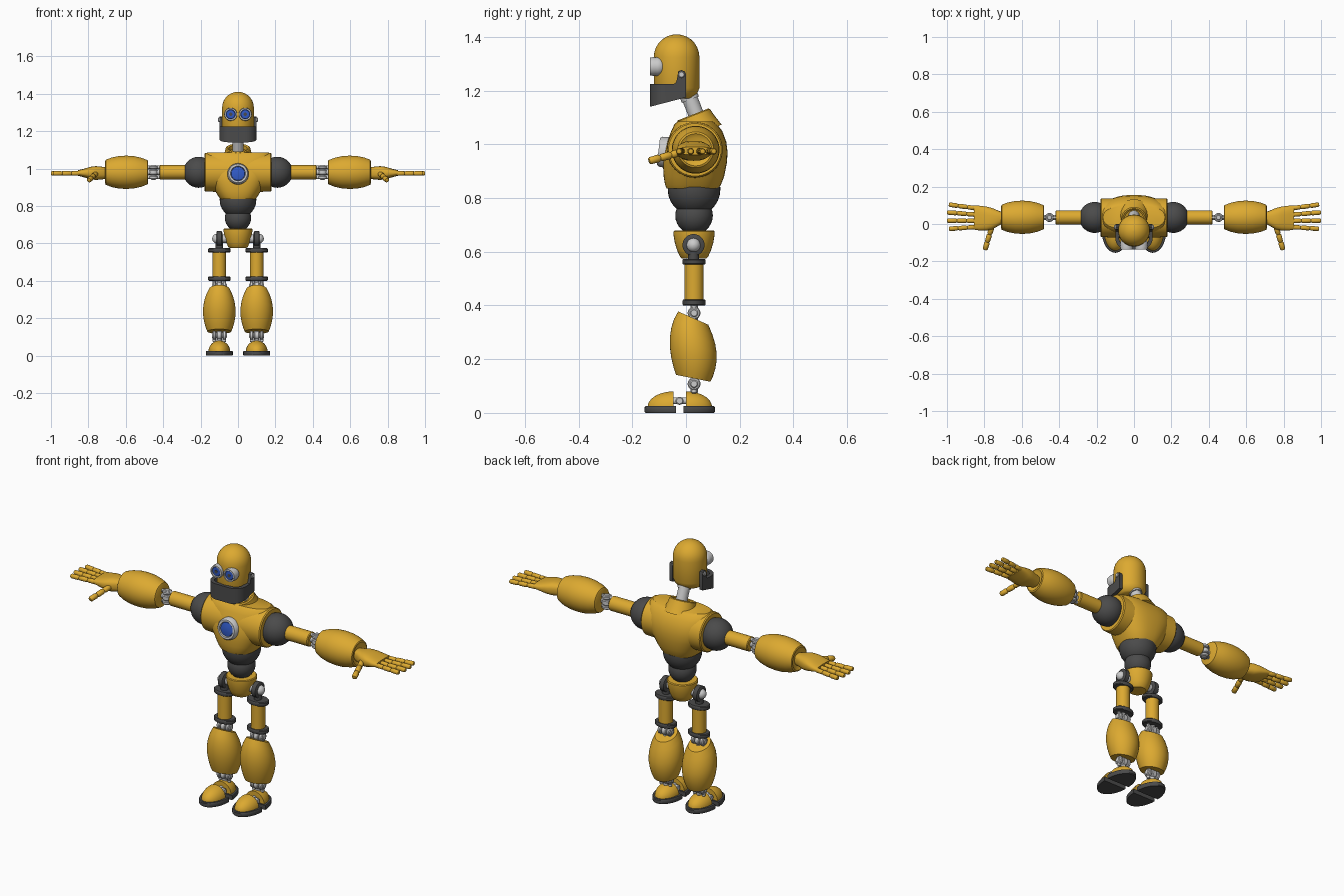
import bpy, bmesh
from math import sin, cos, pi, sqrt, radians
from mathutils import Vector as V


def material(name, col):
    m = bpy.data.materials.new(name)
    m.diffuse_color = (*col, 1)
    return m


GOLD = material("gold_paint", (0.72, 0.40, 0.03))
DARK = material("dark_rubber", (0.07, 0.07, 0.07))
STEEL = material("light_steel", (0.55, 0.55, 0.57))
BLUE = material("blue_glass", (0.03, 0.10, 0.55))


def loft(name, rings, mat, mirror=False, angle=38):
    """Skin a list of closed rings, cap both ends."""
    bm = bmesh.new()
    vs = [[bm.verts.new(p) for p in r] for r in rings]
    n = len(vs[0])
    for a, b in zip(vs, vs[1:]):
        for i in range(n):
            bm.faces.new((a[i], a[(i + 1) % n], b[(i + 1) % n], b[i]))
    bm.faces.new(vs[0][::-1])
    bm.faces.new(vs[-1])
    bmesh.ops.recalc_face_normals(bm, faces=bm.faces)
    me = bpy.data.meshes.new(name)
    bm.to_mesh(me)
    bm.free()
    me.materials.append(mat)
    me.shade_smooth()
    me.set_sharp_from_angle(angle=radians(angle))
    ob = bpy.data.objects.new(name, me)
    bpy.context.collection.objects.link(ob)
    if mirror:
        ob.modifiers.new("mirror", "MIRROR").use_mirror_merge = False
    return ob


def turned(name, base, axis, prof, mat, mirror=False, n=32, stretch=(1, 1, 1)):
    """Round part: prof is (distance along axis, radius)."""
    q, base, s = V(axis).to_track_quat('Z', 'Y'), V(base), V(stretch)
    rings = [[base + (q @ V((r * cos(2 * pi * i / n), r * sin(2 * pi * i / n), d))) * s
              for i in range(n)] for d, r in prof]
    return loft(name, rings, mat, mirror)


def rod(name, a, b, r, mat, mirror=False, n=24):
    d = (V(b) - V(a)).length
    e = min(0.004, r * 0.25)
    return turned(name, a, V(b) - V(a), [(0, r - e), (e, r), (d - e, r), (d, r - e)], mat, mirror, n)


def ball(r, lo=-1.0, hi=1.0, steps=14):
    """Profile of a sphere between two heights (fractions of r)."""
    hs = [sin(pi / 2 * (-1 + 2 * i / steps)) for i in range(steps + 1)]
    hs = [lo] + [h for h in hs if lo < h < hi] + [hi]
    return [(r * h, max(r * sqrt(max(0, 1 - h * h)), 0.0006)) for h in hs]


def oval(a, b, e, n=48):
    """Superellipse points."""
    f = lambda c: (abs(c) ** e) * (1 if c >= 0 else -1)
    return [(a * f(cos(2 * pi * i / n)), b * f(sin(2 * pi * i / n))) for i in range(n)]


def joint(name, c, pin, bone, half):
    """Hinge: a pin, a centre rod and two cheek links."""
    c, p, b = V(c), V(pin), V(bone)
    rod(name + "_pin", c - p * 0.04, c + p * 0.04, 0.015, STEEL, True)
    for i, (o, r) in enumerate(((-0.027, 0.009), (0, 0.014), (0.027, 0.009))):
        rod(f"{name}_link_{i}", c + p * o - b * half, c + p * o + b * half, r, STEEL, True, 16)
        rod(f"{name}_knuckle_{i}", c + p * (o - r), c + p * (o + r), 0.024, STEEL, True)


# head, eyes
turned("head", (0, -0.035, 1.325), (0, 0, 1),
       [(-0.155, 0.055), (-0.15, 0.064), (-0.135, 0.077), (-0.115, 0.085)] + ball(0.085, 0), GOLD, n=48)
turned("eye_cup", (0.039, -0.107, 1.29), (0, -1, 0),
       ball(0.035, -1, 0.4)[:-1] + [(0.014, 0.035), (0.028, 0.033), (0.028, 0.026), (0.02, 0.025)], STEEL, True)
turned("eye_lens", (0.039, -0.107, 1.29), (0, -1, 0), [(0.018, 0.026), (0.024, 0.023), (0.025, 0.012)], BLUE, True)
turned("eye_pupil", (0.039, -0.107, 1.29), (0, -1, 0), [(0.02, 0.009), (0.027, 0.009)], DARK, True, 20)

# jaw: U-shaped band with upright straps
side = [(0.0, 1.262), (-0.005, 1.272), (-0.017, 1.277), (-0.029, 1.272), (-0.034, 1.24), (-0.04, 1.226), (-0.075, 1.225)]
half = [((0.1, y), (0.08, y), z) for y, z in side]
for i in range(1, 9):
    c, s = cos(pi / 2 * i / 8), sin(pi / 2 * i / 8)
    half.append(((0.04 + 0.06 * c, -0.075 - 0.06 * s), (0.04 + 0.04 * c, -0.075 - 0.04 * s), 1.225))
flip = [((-o[0], o[1]), (-q[0], q[1]), z) for o, q, z in reversed(half)]
low = lambda y: 1.175 + y * 0.26
loft("jaw", [[(*o, low(o[1])), (*o, z), (*q, z), (*q, low(q[1]))] for o, q, z in half + flip], DARK)
rod("jaw_pivot", (0.075, -0.017, 1.26), (0.106, -0.017, 1.26), 0.012, STEEL, True)

# neck and tilted collar
rod("neck", (0, -0.005, 1.22), (0, 0.05, 1.08), 0.029, STEEL)
turned("neck_ring", (0, 0.012, 1.178), (0, -0.36, 0.93), [(-0.012, 0.034), (0.012, 0.034)], STEEL)
turned("collar", (0, 0.028, 1.108), (0, -0.36, 0.93),
       [(-0.07, 0.085), (-0.02, 0.07), (0, 0.066), (0.004, 0.06), (0.0, 0.05), (-0.02, 0.048)], GOLD)

# torso: tapered chest crossed by a shoulder drum
chest = [(0.836, 0.092, -0.072, 0.122), (0.85, 0.104, -0.078, 0.13), (0.88, 0.122, -0.083, 0.142),
         (0.93, 0.152, -0.086, 0.152), (0.97, 0.174, -0.081, 0.155), (1.01, 0.18, -0.07, 0.15),
         (1.05, 0.18, -0.055, 0.135), (1.075, 0.176, -0.043, 0.115), (1.086, 0.165, -0.03, 0.1)]
loft("chest", [[(x, (f + b) / 2 + y, z) for x, y in oval(w, (b - f) / 2, 0.8)] for z, w, f, b in chest], GOLD)
turned("shoulder_drum", (0, 0.033, 0.98), (1, 0, 0),
       [(-0.18, 0.098), (-0.175, 0.103), (-0.1, 0.105), (0.1, 0.105), (0.175, 0.103), (0.18, 0.098)], GOLD, n=48)
turned("chest_light_rim", (0, -0.07, 0.97), (0, -1, 0.12),
       [(0, 0.058), (0.025, 0.056), (0.033, 0.05), (0.033, 0.04), (0.024, 0.038)], STEEL)
turned("chest_light", (0, -0.07, 0.97), (0, -1, 0.12), [(0.02, 0.039), (0.028, 0.036), (0.033, 0.015)], BLUE)

# waist bowls and pelvis
turned("upper_waist", (0, 0.03, 0.832), (0, 0, 1), ball(0.098, -0.93, 0.1), DARK)
turned("lower_waist", (0, 0.03, 0.735), (0, 0, 1), ball(0.07, -0.9, 0.4), DARK)
turned("pelvis", (0, 0.03, 0.575), (0, 0, 1),
       [(0, 0.045), (0.006, 0.052), (0.03, 0.063), (0.06, 0.072), (0.09, 0.077), (0.1, 0.077), (0.104, 0.073)], GOLD)

# hips
rod("hip_axle", (0.05, 0.028, 0.625), (0.122, 0.028, 0.625), 0.022, STEEL, True)
turned("hip_cap", (0.112, 0.028, 0.625), (1, 0, 0), ball(0.026, 0), STEEL, True)
turned("hip_ring", (0.1, 0.028, 0.625), (1, 0, 0),
       [(-0.016, 0.034), (-0.012, 0.041), (0.012, 0.041), (0.016, 0.034)], DARK, True)
rod("hip_stem", (0.1, 0.028, 0.56), (0.1, 0.028, 0.61), 0.02, DARK, True)

# thighs with collars
rod("thigh", (0.1, 0.03, 0.41), (0.1, 0.03, 0.565), 0.036, GOLD, True)
for nm, z in (("upper", 0.563), ("lower", 0.411)):
    turned(nm + "_thigh_collar", (0.1, 0.03, z), (0, 0, 1),
           [(-0.011, 0.04), (-0.007, 0.043), (0.007, 0.043), (0.011, 0.04)], DARK, True, stretch=(1.4, 1, 1))
joint("knee", (0.1, 0.03, 0.372), (1, 0, 0), (0, 0, 1), 0.035)

# calves: barrels with slanted ends
rings = []
for t, r in ((0, 0.064), (0.1, 0.073), (0.25, 0.082), (0.4, 0.087), (0.55, 0.087), (0.7, 0.082), (0.85, 0.072), (1, 0.056)):
    slope = -0.2 - 0.24 * t
    rings.append([(0.1 + r * cos(a), 0.027 + r * sin(a), 0.129 + 0.224 * t + slope * r * sin(a))
                  for a in (2 * pi * i / 40 for i in range(40))])
loft("calf", rings, GOLD, True)
joint("ankle", (0.1, 0.03, 0.108), (1, 0, 0), (0, 0, 1), 0.035)


# feet: half-dome toe and heel on rubber soles
def half_dome(name, y0, sgn, w, l, levels, mat):
    loft(name, [[(0.1 + w * s * cos(pi * i / 24), y0 + sgn * l * s * sin(pi * i / 24), z) for i in range(25)]
                for z, s in levels], mat, True)


dome = [(0.022 + 0.058 * sin(a), max(cos(a), 0.08)) for a in (pi / 2 * i / 9 for i in range(10))]
slab = [(0, 0.97), (0.004, 1), (0.021, 1), (0.025, 0.97)]
for nm, y, sgn, l in (("toe", -0.046, -1, 0.097), ("heel", 0.0, 1, 0.097)):
    half_dome(nm, y, sgn, 0.058, l, dome, GOLD)
    half_dome(nm + "_sole", y - sgn * 0.009, sgn, 0.072, l + 0.02, slab, DARK)
rod("foot_link", (0.1, -0.06, 0.045), (0.1, 0.01, 0.045), 0.012, STEEL, True)
rod("foot_hinge", (0.06, -0.024, 0.045), (0.14, -0.024, 0.045), 0.015, STEEL, True)

# arms
AY, AZ = 0.035, 0.98
turned("shoulder_ball", (0.21, AY, AZ), (1, 0, 0), ball(0.083), DARK, True, 40)
rod("upper_arm", (0.26, AY, AZ), (0.42, AY, AZ), 0.038, GOLD, True)
joint("elbow", (0.452, AY, AZ), (0, 0, 1), (1, 0, 0), 0.04)
turned("forearm", (0.595, AY + 0.001, AZ), (1, 0, 0),
       [(-0.115, 0.058), (-0.112, 0.064), (-0.08, 0.077), (-0.04, 0.086), (0, 0.089), (0.04, 0.087), (0.08, 0.079),
        (0.112, 0.067), (0.115, 0.06), (0.105, 0.045)], GOLD, True, 40)

# hands
palm = [(0.69, 0.033, 0.028, 0.028), (0.72, 0.031, 0.038, 0.033), (0.76, 0.028, 0.058, 0.037),
        (0.79, 0.029, 0.064, 0.033), (0.83, 0.032, 0.066, 0.021), (0.855, 0.034, 0.064, 0.015)]
loft("palm", [[(x, c + y, 0.976 + z) for y, z in oval(a, b, 0.75, 32)] for x, c, a, b in palm], GOLD, True)


def finger(name, a, b, r):
    d = (V(b) - V(a)).length
    prof = []
    for k in range(3):
        s, e = d * k / 3, d * (k + 1) / 3
        prof += [(s, r * 0.72), (s + 0.006, r), (e - 0.006, r * 0.95), (e - 0.001, r * 0.7)]
    turned(name, a, V(b) - V(a), prof + [(d, r * 0.4)], GOLD, True, 14)


for i, (y0, y1, x1) in enumerate(((0.084, 0.104, 0.99), (0.05, 0.062, 1.0), (0.017, 0.018, 1.0), (-0.016, -0.026, 0.99))):
    finger(f"finger_{i}", (0.843, y0, 0.974), (x1, y1, 0.974), 0.0125)
finger("thumb", (0.76, -0.015, 0.972), (0.797, -0.138, 0.938), 0.0145)
